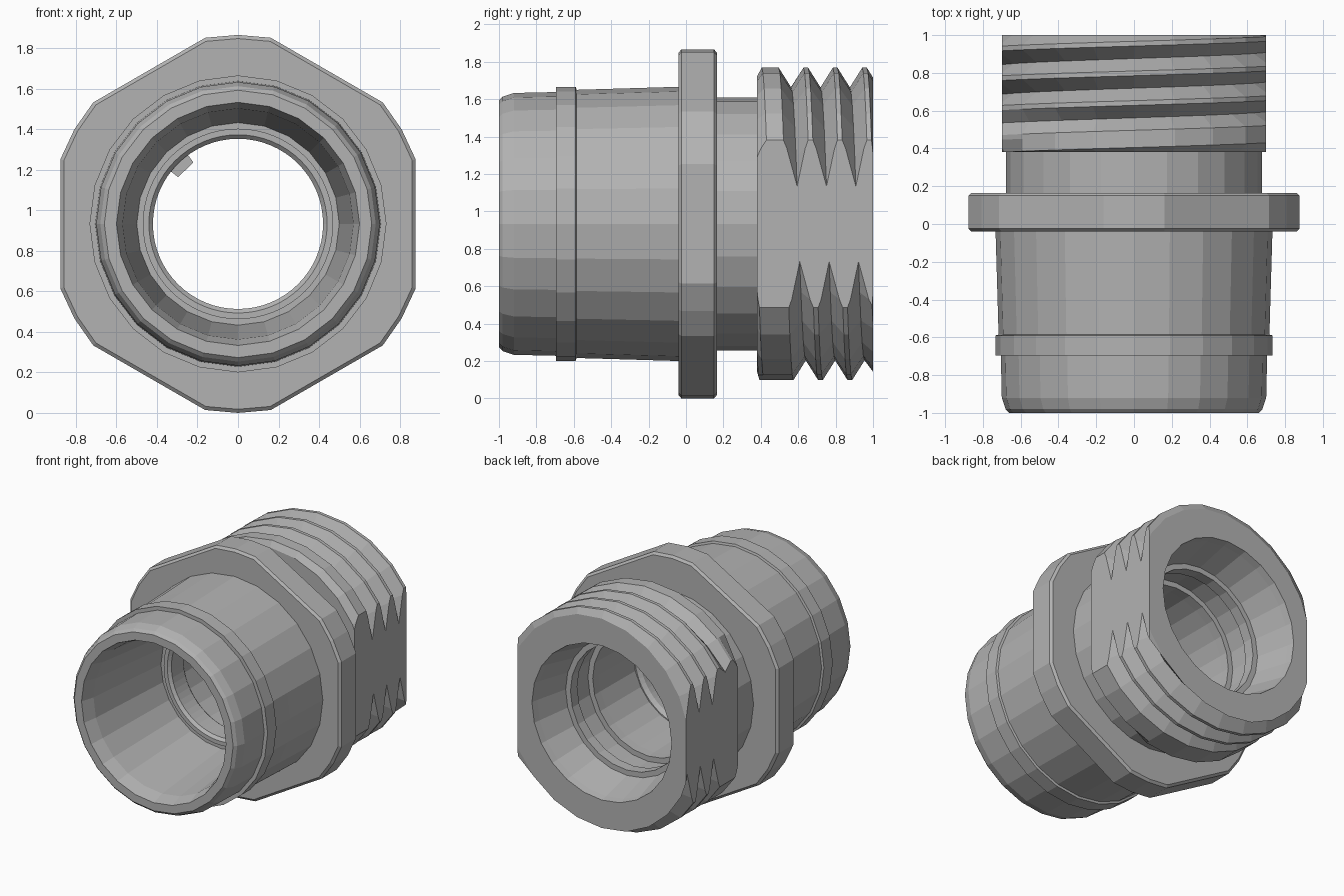
import bpy, bmesh
from math import sin, cos, pi, radians, floor

cube = bpy.data.objects.get("Cube")
if cube:
    bpy.data.objects.remove(cube, do_unlink=True)

ZC = 0.933          # height of the fitting's axis
SIDES = 24

grey = bpy.data.materials.new("plain_grey")
grey.use_nodes = True
COLOUR = (0.45, 0.45, 0.45, 1)
grey.diffuse_color = COLOUR
grey.node_tree.nodes["Principled BSDF"].inputs["Base Color"].default_value = COLOUR


def finish(name, bm):
    bmesh.ops.recalc_face_normals(bm, faces=bm.faces)
    mesh = bpy.data.meshes.new(name)
    bm.to_mesh(mesh)
    bm.free()
    mesh.materials.append(grey)
    obj = bpy.data.objects.new(name, mesh)
    bpy.context.collection.objects.link(obj)
    return obj


def point(r, y, a):
    """Polar point round the y axis, the angle running from the top to +x."""
    return (r * sin(a), y, ZC + r * cos(a))


def even(n):
    return [2 * pi * i / n for i in range(n)]


def lathe(name, profile, angles):
    """Turn a closed (y, radius) loop round the axis."""
    bm = bmesh.new()
    rings = [[bm.verts.new(point(r, y, a)) for y, r in profile] for a in angles]
    n = len(profile)
    for i, ring in enumerate(rings):
        nxt = rings[(i + 1) % len(rings)]
        for j in range(n):
            k = (j + 1) % n
            bm.faces.new((ring[j], ring[k], nxt[k], nxt[j]))
    return finish(name, bm)


# Main sleeve: outside from front to neck, then the bore back to the front
outside = [(-1, 0.66), (-0.98, 0.68), (-0.92, 0.70), (-0.695, 0.705),
           (-0.695, 0.733), (-0.59, 0.733), (-0.585, 0.717), (-0.41, 0.722),
           (-0.04, 0.733), (0.165, 0.733), (0.165, 0.677), (0.38, 0.677)]
bore = [(0.38, 0.46), (-0.05, 0.45), (-0.2, 0.45), (-0.2, 0.50),
        (-0.9, 0.57), (-1, 0.60)]
lathe("sleeve", outside + bore, even(SIDES))

# Round inner land that sets the clear opening
lathe("inner_land", [(-0.21, 0.44), (-0.19, 0.42), (-0.05, 0.42),
                     (-0.02, 0.44), (-0.02, 0.47), (-0.21, 0.47)], even(64))

# Hexagonal flange with clipped corners
corners = [radians(60 * i + d) for i in range(6) for d in (-10, 0, 10)]
lathe("hex_flange", [(-0.04, 0.65), (-0.04, 0.915), (-0.025, 0.933),
                     (0.15, 0.933), (0.165, 0.915), (0.165, 0.65)], corners)

# Threaded end: a helical groove with flats on both sides
PITCH, ROOT_Y, CREST, ROOT = 0.157, 0.562, 0.835, 0.73
Y0, Y1, FLAT = 0.38, 1.0, 0.70
KNOTS = (0, 0.42, 0.58)


def thread_radius(y, a):
    s = (y - ROOT_Y) / PITCH - a / (2 * pi)
    k = floor(s)
    f = s - k

    def depth(turn):   # the groove fades out where it starts
        return min(1, max(0, 1 + 4 * (turn + a / (2 * pi))))

    cut = max(depth(k) * max(0, 1 - f / KNOTS[1]),
              depth(k + 1) * max(0, (f - KNOTS[2]) / (1 - KNOTS[2])))
    r = CREST - (CREST - ROOT) * cut
    return min(r, 0.79) if y in (Y0, Y1) else r


def fill_open(bm):
    edges = [e for e in bm.edges if e.is_boundary]
    bmesh.ops.holes_fill(bm, edges=edges, sides=0)


bm = bmesh.new()
columns = []
for i in range(SIDES + 1):
    a = 2 * pi * i / SIDES
    column = []
    for turn in range(-3, 5):
        for knot in KNOTS:
            y = ROOT_Y + PITCH * (turn + knot + i / SIDES)
            y = min(Y1, max(Y0, y))
            column.append(bm.verts.new(point(thread_radius(y, a), y, a)))
    columns.append(column)
for left, right in zip(columns, columns[1:]):
    for j in range(len(left) - 1):
        bm.faces.new((left[j], left[j + 1], right[j + 1], right[j]))
bmesh.ops.remove_doubles(bm, verts=bm.verts, dist=0.0005)
fill_open(bm)
for side in (-1, 1):
    bmesh.ops.bisect_plane(bm, geom=bm.verts[:] + bm.edges[:] + bm.faces[:],
                           plane_co=(side * FLAT, 0, 0), plane_no=(side, 0, 0),
                           clear_outer=True)
    fill_open(bm)
thread = finish("threaded_end", bm)

# Stepped bore cut through the threaded end
cutter_profile = [(0.3, 0.46), (0.45, 0.46), (0.45, 0.50), (0.62, 0.50),
                  (0.62, 0.47), (0.70, 0.47), (0.70, 0.51), (0.95, 0.57),
                  (1.05, 0.59)]
bm = bmesh.new()
rings = [[bm.verts.new(point(r, y, a)) for a in even(SIDES)]
         for y, r in cutter_profile]
for r0, r1 in zip(rings, rings[1:]):
    for i in range(SIDES):
        j = (i + 1) % SIDES
        bm.faces.new((r0[i], r0[j], r1[j], r1[i]))
fill_open(bm)
cutter = finish("bore_cutter", bm)
cutter.hide_render = True
cutter.hide_viewport = True
cutter.display_type = 'WIRE'
cut = thread.modifiers.new("bore", 'BOOLEAN')
cut.operation = 'DIFFERENCE'
cut.solver = 'EXACT'
cut.object = cutter

# Small key standing in from the bore wall
bm = bmesh.new()
bmesh.ops.create_cube(bm, size=1)
for v in bm.verts:
    a = radians(-44) + v.co.x * 0.28
    v.co = point(0.41 + v.co.z * 0.07, -0.12 + v.co.y * 0.1, a)
finish("bore_key", bm)
